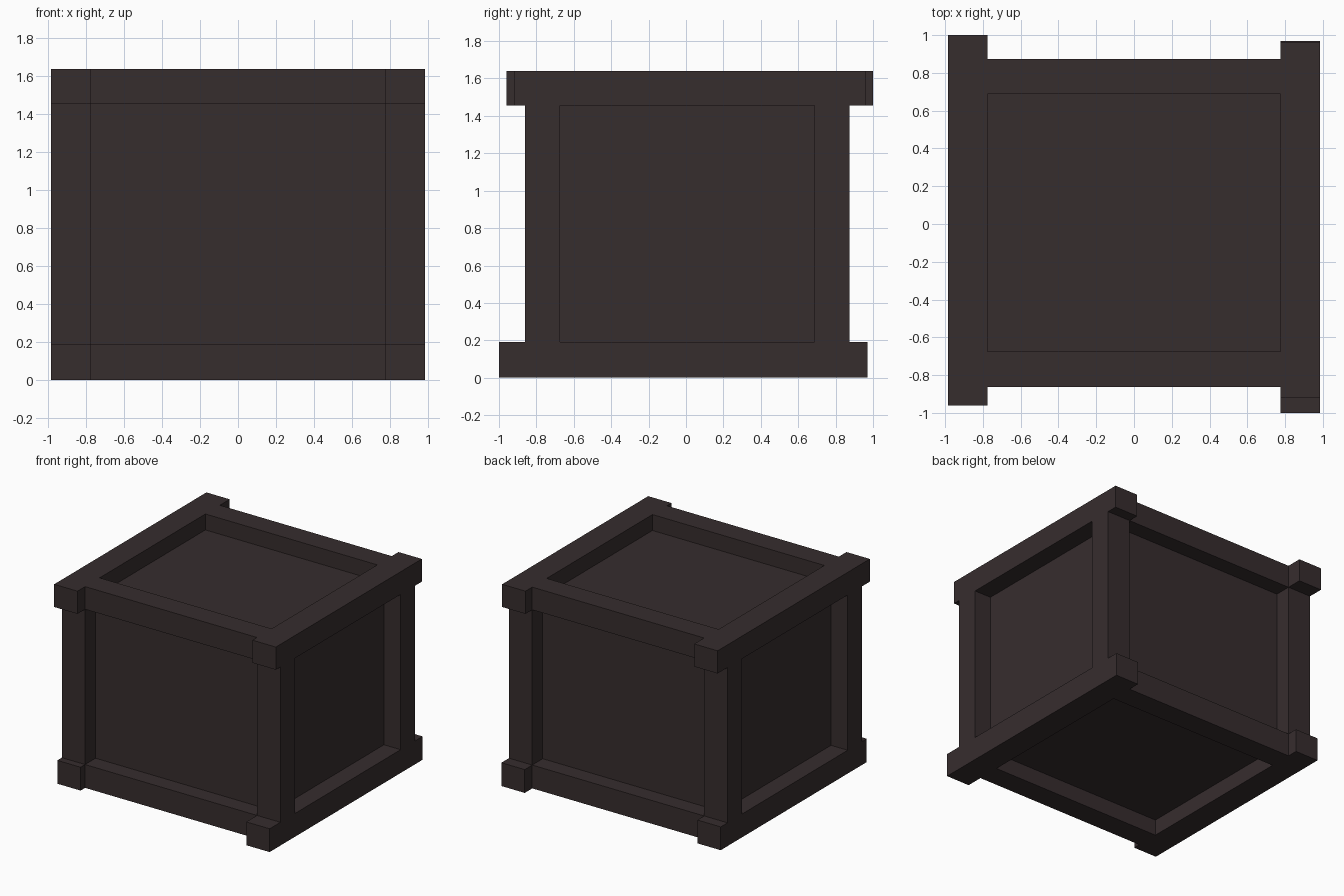
import bpy, bmesh

if "Cube" in bpy.data.objects:
    bpy.data.objects.remove(bpy.data.objects["Cube"])

wood = bpy.data.materials.new("dark brown wood")
wood.diffuse_color = (0.037, 0.026, 0.027, 1)
wood.use_nodes = True
wood.node_tree.nodes["Principled BSDF"].inputs["Base Color"].default_value = wood.diffuse_color


def box(name, x, y, z):
    """Box spanning the given (min, max) ranges."""
    me = bpy.data.meshes.new(name)
    bm = bmesh.new()
    bmesh.ops.create_cube(bm, size=1)
    for v in bm.verts:
        v.co = [r[0] if c < 0 else r[1] for c, r in zip(v.co, (x, y, z))]
    bm.to_mesh(me)
    bm.free()
    me.materials.append(wood)
    ob = bpy.data.objects.new(name, me)
    bpy.context.collection.objects.link(ob)
    return ob


# Ranges of the frame timbers on each axis
XS = {"left": (-0.985, -0.775), "right": (0.775, 0.985)}
YS = {"front": (-0.862, -0.675), "back": (0.687, 0.873)}
ZS = {"bottom": (0.0, 0.19), "top": (1.455, 1.64)}

# Long beams running front to back, each with its own uneven overhang
overhang = {("left", "top"): (-0.96, 1.0), ("right", "top"): (-0.92, 0.96),
            ("left", "bottom"): (-0.92, 0.96), ("right", "bottom"): (-1.0, 0.97)}
for (side, level), y in overhang.items():
    box(f"{level}_{side}_beam", XS[side], y, ZS[level])

# Corner posts between the beams
for side, x in XS.items():
    for end, y in YS.items():
        box(f"{end}_{side}_post", x, y, (0.19, 1.455))

# Cross rails between the beams
for level, z in ZS.items():
    for end, y in YS.items():
        box(f"{level}_{end}_rail", (-0.775, 0.775), y, z)

# Recessed panels of the crate
box("crate_panels", (-0.835, 0.835), (-0.727, 0.738), (0.13, 1.51))
